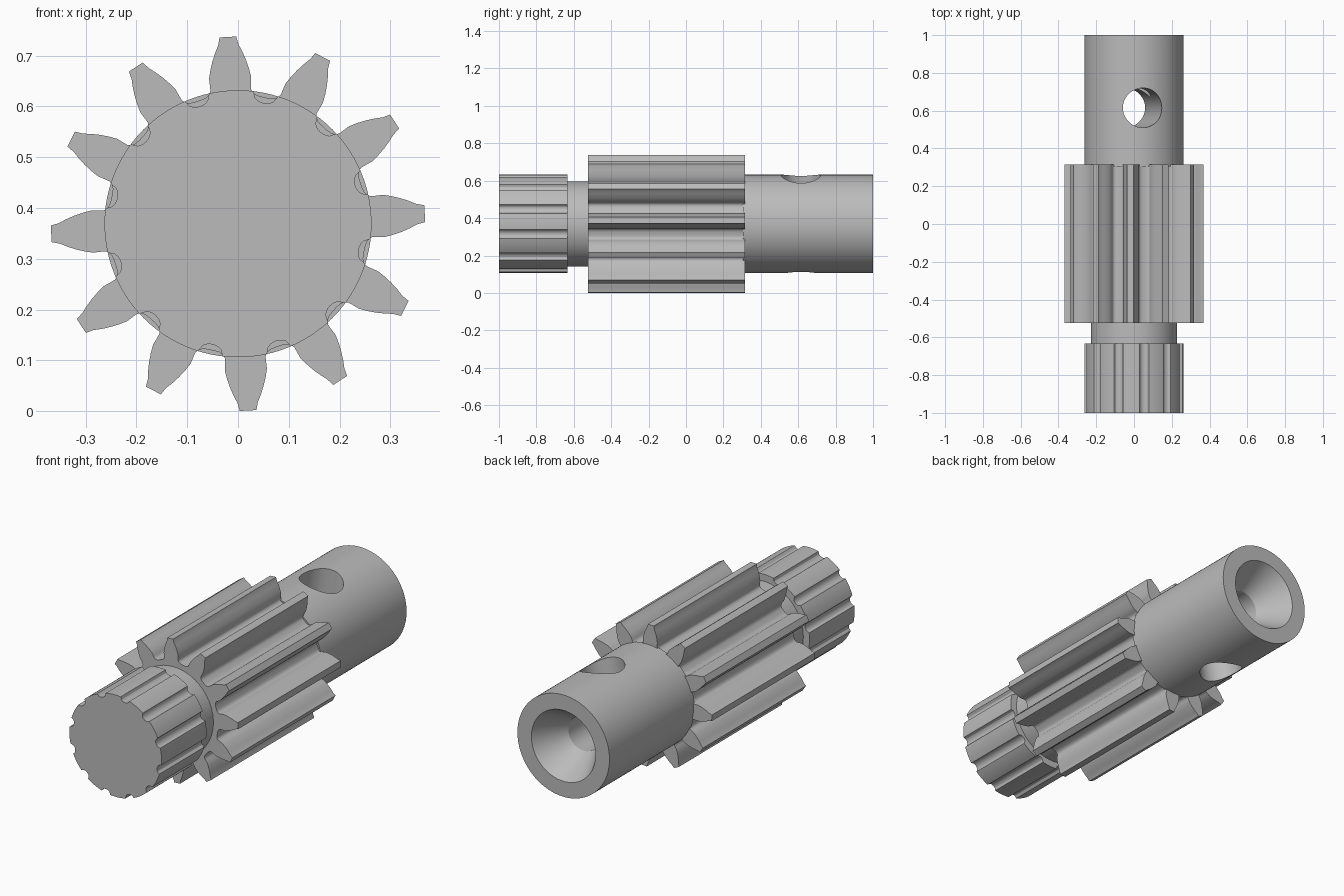
import bpy, bmesh
from math import sin, cos, pi, radians, atan2, hypot

cube = bpy.data.objects.get("Cube")
if cube:
    bpy.data.objects.remove(cube, do_unlink=True)

AXIS_Z = 0.369
SHAFT_R = 0.263

steel = bpy.data.materials.new("grey_steel")
steel.use_nodes = True
steel.diffuse_color = (0.5, 0.5, 0.5, 1)
steel.node_tree.nodes["Principled BSDF"].inputs["Base Color"].default_value = (0.5, 0.5, 0.5, 1)


def finish(name, bm):
    bmesh.ops.recalc_face_normals(bm, faces=bm.faces[:])
    mesh = bpy.data.meshes.new(name)
    bm.to_mesh(mesh)
    bm.free()
    obj = bpy.data.objects.new(name, mesh)
    bpy.context.collection.objects.link(obj)
    mesh.materials.append(steel)
    return obj


def smooth(obj):
    bpy.ops.object.select_all(action='DESELECT')
    obj.select_set(True)
    bpy.context.view_layer.objects.active = obj
    bpy.ops.object.shade_smooth_by_angle(angle=radians(28))


def extrude_polar(name, outline, y0, y1):
    """Extrude a closed (radius, angle) outline along the shaft axis."""
    bm = bmesh.new()
    verts = [bm.verts.new((r * cos(a), y0, AXIS_Z + r * sin(a))) for r, a in outline]
    face = bm.faces.new(verts)
    ext = bmesh.ops.extrude_face_region(bm, geom=[face])
    moved = [v for v in ext["geom"] if isinstance(v, bmesh.types.BMVert)]
    bmesh.ops.translate(bm, verts=moved, vec=(0, y1 - y0, 0))
    return finish(name, bm)


def lathe(name, profile, steps=96):
    """Spin a (radius, y) profile around the shaft axis."""
    bm = bmesh.new()
    verts = [bm.verts.new((r, y, AXIS_Z)) for r, y in profile]
    edges = [bm.edges.new(pair) for pair in zip(verts, verts[1:])]
    bmesh.ops.spin(bm, geom=verts + edges, cent=(0, 0, AXIS_Z), axis=(0, 1, 0),
                   angle=2 * pi, steps=steps)
    bmesh.ops.remove_doubles(bm, verts=bm.verts[:], dist=1e-5)
    return finish(name, bm)


# Pinion gear: one tooth flank mirrored, then repeated
TEETH = 12
flank = [(0.248, 0.058), (0.251, 0.050), (0.257, 0.043), (0.264, 0.040), (0.274, 0.0405),
         (0.288, 0.0415), (0.305, 0.038), (0.322, 0.033), (0.338, 0.027),
         (0.353, 0.020), (0.3685, 0.0165)]
tooth = [(h, -w) for h, w in flank] + [(h, w) for h, w in reversed(flank)]
outline = []
for i in range(TEETH):
    turn = radians(3.1) + 2 * pi * i / TEETH
    outline += [(hypot(h, w), turn + atan2(w, h)) for h, w in tooth]
smooth(extrude_polar("pinion_gear", outline, -0.525, 0.315))

# Splined front end: round lands with shallow hollow grooves
GROOVES = 12
outline = []
for i in range(GROOVES):
    turn = radians(18) + 2 * pi * i / GROOVES
    for k in range(9):
        t = k / 4 - 1
        outline.append((SHAFT_R - 0.02 * (1 - t * t) ** 0.5, turn + radians(5.5) * t))
    for k in range(1, 6):
        outline.append((SHAFT_R, turn + radians(5.5 + 19 * k / 6)))
smooth(extrude_polar("splined_end", outline, -1, -0.633))

# Neck between spline and gear
smooth(lathe("neck", [(0, -0.64), (0.227, -0.64), (0.227, -0.52), (0, -0.52)]))

# Rear shaft with countersunk bore
shaft = lathe("rear_shaft", [(0, 0.305), (SHAFT_R, 0.305), (SHAFT_R, 1), (0.183, 1),
                             (0.088, 0.835), (0.088, 0.62), (0, 0.62)])

# Slanted cross hole through the shaft
bpy.ops.mesh.primitive_cylinder_add(vertices=48, radius=0.105, depth=1,
                                    location=(0, 0.615, AXIS_Z),
                                    rotation=(0, radians(10.5), 0))
cutter = bpy.context.object
cutter.name = "cross_hole_cutter"
cutter.hide_render = True
cutter.data.materials.append(steel)
cut = shaft.modifiers.new("cross_hole", 'BOOLEAN')
cut.operation = 'DIFFERENCE'
cut.solver = 'EXACT'
cut.object = cutter
bpy.context.view_layer.objects.active = shaft
bpy.ops.object.modifier_apply(modifier=cut.name)
bpy.data.objects.remove(cutter, do_unlink=True)
smooth(shaft)
